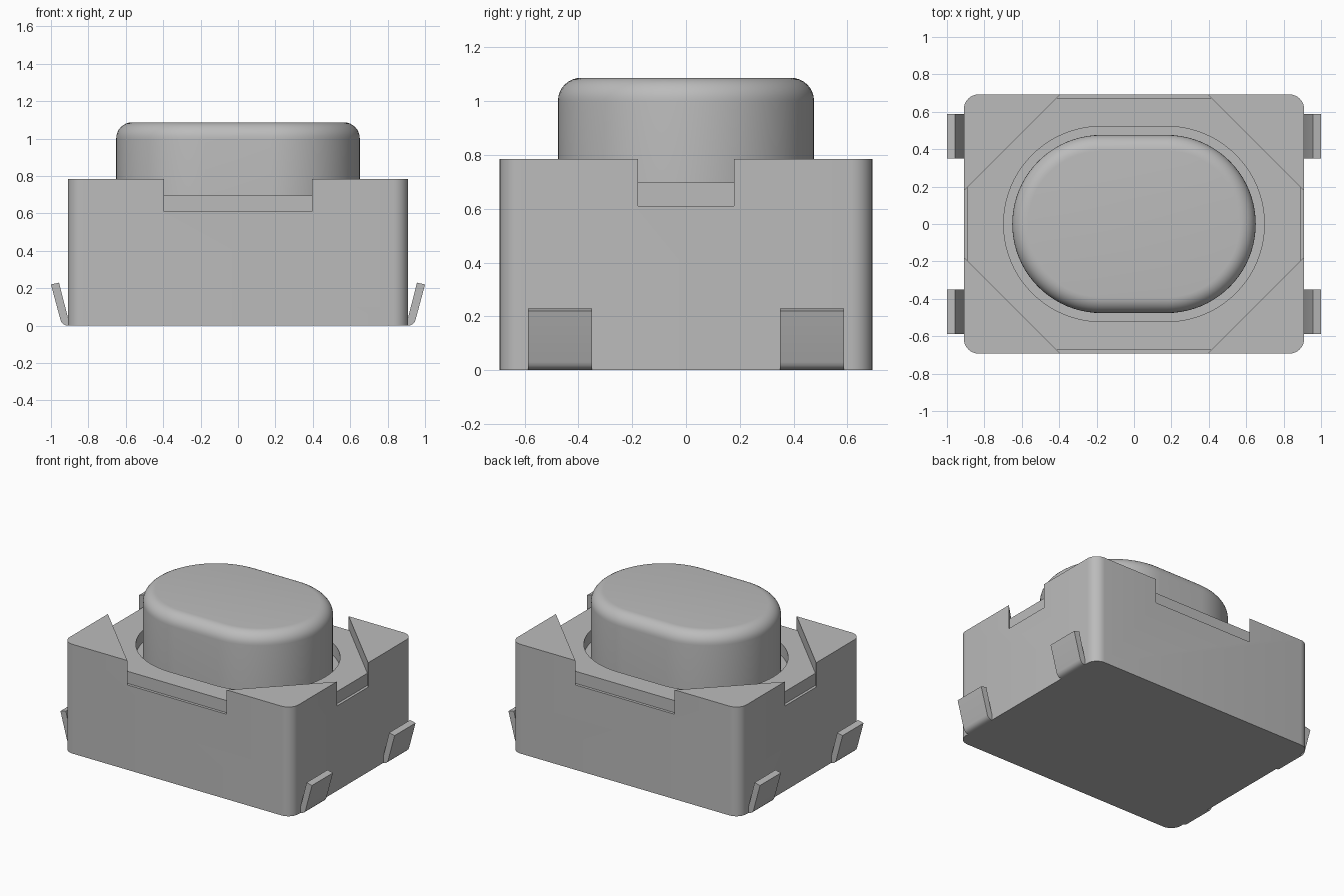
import bpy, bmesh, math

if "Cube" in bpy.data.objects:
    bpy.data.objects.remove(bpy.data.objects["Cube"], do_unlink=True)

grey = bpy.data.materials.new("plain grey")
grey.use_nodes = True
colour = (0.5, 0.5, 0.5, 1)
grey.diffuse_color = colour
grey.node_tree.nodes["Principled BSDF"].inputs["Base Color"].default_value = colour


def stack(name, layers):
    """Solid made of matching closed loops of 3D points, capped at both ends."""
    bm = bmesh.new()
    rings = [[bm.verts.new(p) for p in layer] for layer in layers]
    n = len(rings[0])
    for low, high in zip(rings, rings[1:]):
        for i in range(n):
            j = (i + 1) % n
            bm.faces.new((low[i], low[j], high[j], high[i]))
    bm.faces.new(rings[0][::-1])
    bm.faces.new(rings[-1])
    bmesh.ops.recalc_face_normals(bm, faces=bm.faces)
    mesh = bpy.data.meshes.new(name)
    bm.to_mesh(mesh)
    bm.free()
    mesh.materials.append(grey)
    obj = bpy.data.objects.new(name, mesh)
    bpy.context.collection.objects.link(obj)
    return obj


def prism(name, outline, z0, z1):
    return stack(name, [[(x, y, z) for x, y in outline] for z in (z0, z1)])


def rounded(hx, hy, r, steps):
    """Rectangle outline with rounded corners."""
    pts = []
    for q, (sx, sy) in enumerate([(1, 1), (-1, 1), (-1, -1), (1, -1)]):
        for i in range(steps + 1):
            a = (q + i / steps) * math.pi / 2
            p = (sx * (hx - r) + r * math.cos(a), sy * (hy - r) + r * math.sin(a))
            if not pts or math.dist(p, pts[-1]) > 1e-5:
                pts.append(p)
    if math.dist(pts[0], pts[-1]) < 1e-5:
        pts.pop()
    return pts


def stadium(r):
    return rounded(0.175 + r, r, r, 20)


def octagon(hx, hy, diagonal=1.088):
    """Octagon whose slanted sides lie on |x| + |y| = diagonal."""
    a, b = (diagonal - hy, hy), (hx, diagonal - hx)
    return [b, a, (-a[0], a[1]), (-b[0], b[1]),
            (-b[0], -b[1]), (-a[0], -a[1]), (a[0], -a[1]), (b[0], -b[1])]


def cut(obj, cutter):
    mod = obj.modifiers.new("cut", 'BOOLEAN')
    mod.operation = 'DIFFERENCE'
    mod.solver = 'EXACT'
    mod.object = cutter
    bpy.context.view_layer.objects.active = obj
    bpy.ops.object.modifier_apply(modifier=mod.name)
    bpy.data.objects.remove(cutter, do_unlink=True)


floor, plate_top, body_top, cap_top = 0.61, 0.697, 0.785, 1.087

# Housing with an open octagonal pocket that leaves four raised corners
housing = prism("housing", rounded(0.91, 0.693, 0.08, 8), 0, body_top)
cut(housing, prism("pocket_cutter", octagon(1.0, 0.8), floor, 1))

# Cover plate with an oval opening
plate = prism("cover_plate", octagon(0.89, 0.673), floor, plate_top)
cut(plate, prism("opening_cutter", stadium(0.522), 0.5, 0.8))

# Push button with a rounded top rim
r, fillet = 0.476, 0.085
levels = [(r, floor)]
for i in range(9):
    a = i / 8 * math.pi / 2
    levels.append((r - fillet + fillet * math.cos(a),
                   cap_top - fillet + fillet * math.sin(a)))
button = stack("button", [[(x, y, z) for x, y in stadium(s)] for s, z in levels])

# Four bent contact tabs, mirrored from one profile
tab = [(0.91, 0), (0.922, 0.002), (0.935, 0.008), (0.944, 0.018), (0.949, 0.03),
       (1.0, 0.22), (0.957, 0.23), (0.91, 0.045)]
tabs = []
for sx, side in ((1, "left"), (-1, "right")):
    for sy, end in ((1, "back"), (-1, "front")):
        tabs.append(stack(f"contact_tab_{end}_{side}",
                          [[(sx * x, sy * y, z) for x, z in tab] for y in (0.35, 0.588)]))

# Smooth curved walls, keep edges sharp
bpy.ops.object.select_all(action='DESELECT')
for obj in [housing, plate, button] + tabs:
    obj.select_set(True)
bpy.context.view_layer.objects.active = housing
bpy.ops.object.shade_smooth_by_angle(angle=math.radians(30))
